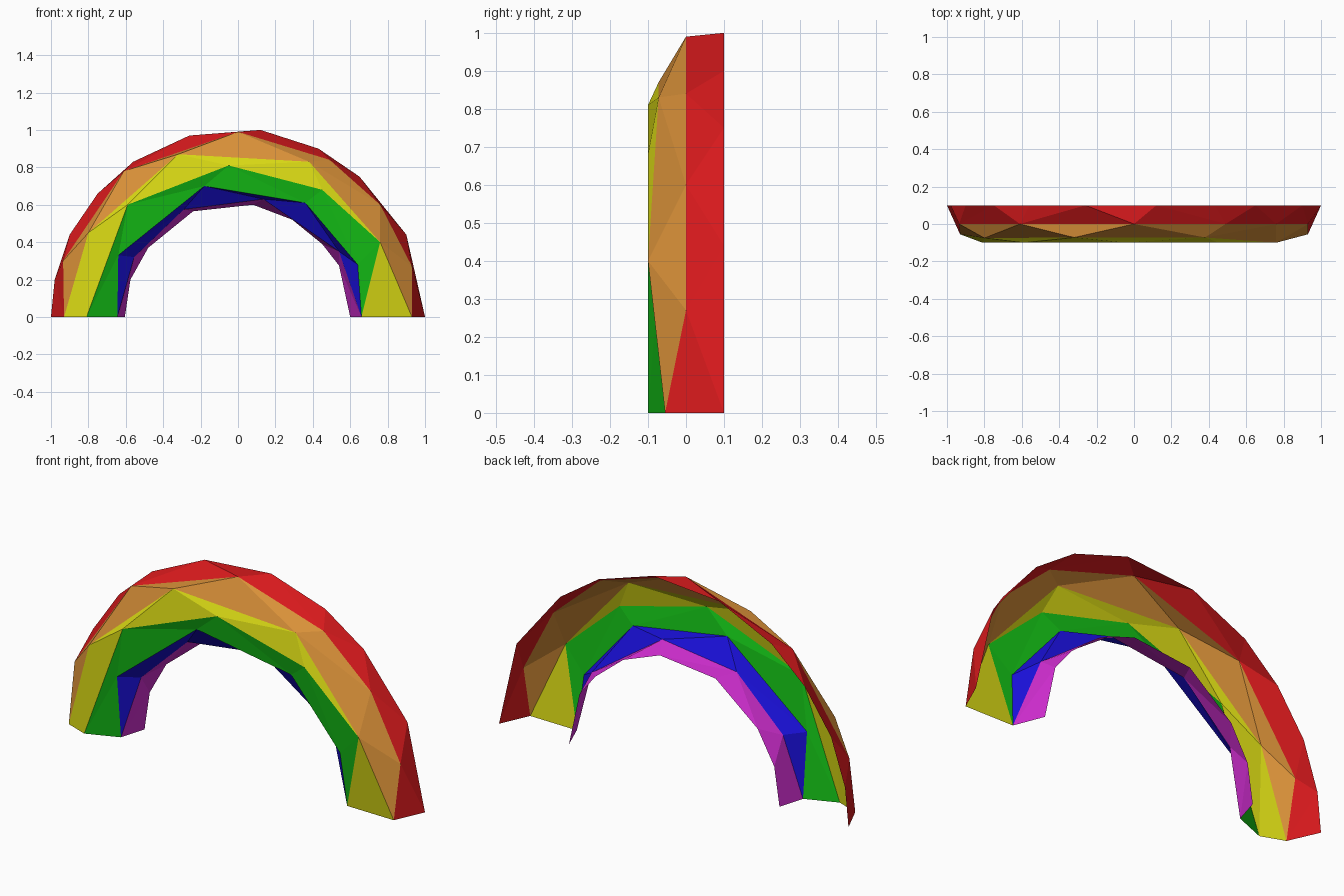
import bpy
from mathutils import Vector

if "Cube" in bpy.data.objects:
    bpy.data.objects.remove(bpy.data.objects["Cube"])

# Arch edge lines, left foot to right foot, from outer rim over the front to inner rim
outer_foot_l, outer_foot_r = (-.93, -.055, 0), (.93, -.055, 0)
inner_foot_l, inner_foot_r = (-.645, -.035, 0), (.66, -.05, 0)
right_knee = (.76, -.1, .4)

def rim(points, y=.1):
    return [(x, y, z) for x, z in points]

lines = [
    # outer back rim
    rim([(-1, 0), (-.98, .2), (-.9, .44), (-.75, .66), (-.56, .83), (-.26, .97),
         (.12, 1), (.43, .9), (.65, .75), (.9, .44), (1, 0)]),
    # red / orange
    [outer_foot_l] + rim([(-.935, .3), (-.61, .78), (0, .99), (.49, .84),
                          (.76, .6), (.93, .27)], 0) + [outer_foot_r],
    # orange / yellow
    [outer_foot_l, (-.8, -.075, .45), (-.32, -.072, .87), (.38, -.072, .83),
     right_knee, outer_foot_r],
    # yellow / green
    [(-.81, -.1, 0)] + rim([(-.59, .6), (-.05, .81), (.45, .68)], -.1)
    + [right_knee, inner_foot_r],
    # green / blue
    [inner_foot_l, (-.64, -.075, .33), (-.18, -.08, .7), (.36, -.08, .61),
     (.64, -.08, .28), inner_foot_r],
    # blue / purple
    [inner_foot_l] + rim([(-.555, .32), (-.29, .575), (.135, .63), (.54, .35)], 0)
    + [inner_foot_r],
    # inner back rim
    rim([(-.605, 0), (-.575, .2), (-.48, .37), (-.24, .565), (.08, .6),
         (.29, .52), (.45, .39), (.54, .275), (.6, 0)]),
]

bands = [
    ("red_band", (.69, .01, .012)),
    ("orange_band", (.69, .28, .04)),
    ("yellow_band", (.69, .69, .007)),
    ("green_band", (.007, .52, .008)),
    ("blue_band", (.01, .005, .69)),
    ("purple_band", (.64, .027, .64)),
]

def make_band(name, color, a, b):
    """Stitch two edge lines with flat triangles along the shorter diagonal."""
    verts = list(dict.fromkeys(a + b))
    faces, i, j = [], 0, 0
    while i < len(a) - 1 or j < len(b) - 1:
        step_a = (Vector(a[i + 1]) - Vector(b[j])).length if i < len(a) - 1 else 99
        step_b = (Vector(b[j + 1]) - Vector(a[i])).length if j < len(b) - 1 else 99
        if step_a <= step_b:
            tri = (a[i], b[j], a[i + 1])
            i += 1
        else:
            tri = (a[i], b[j], b[j + 1])
            j += 1
        if len(set(tri)) == 3:
            faces.append([verts.index(p) for p in tri])
    mesh = bpy.data.meshes.new(name)
    mesh.from_pydata(verts, [], faces)
    mat = bpy.data.materials.new(name)
    mat.diffuse_color = (*color, 1)
    mat.use_nodes = True
    mat.node_tree.nodes["Principled BSDF"].inputs["Base Color"].default_value = mat.diffuse_color
    mesh.materials.append(mat)
    obj = bpy.data.objects.new(name, mesh)
    bpy.context.collection.objects.link(obj)

# Six coloured bands, open at the back and at the feet
for k, (name, color) in enumerate(bands):
    make_band(name, color, lines[k], lines[k + 1])
